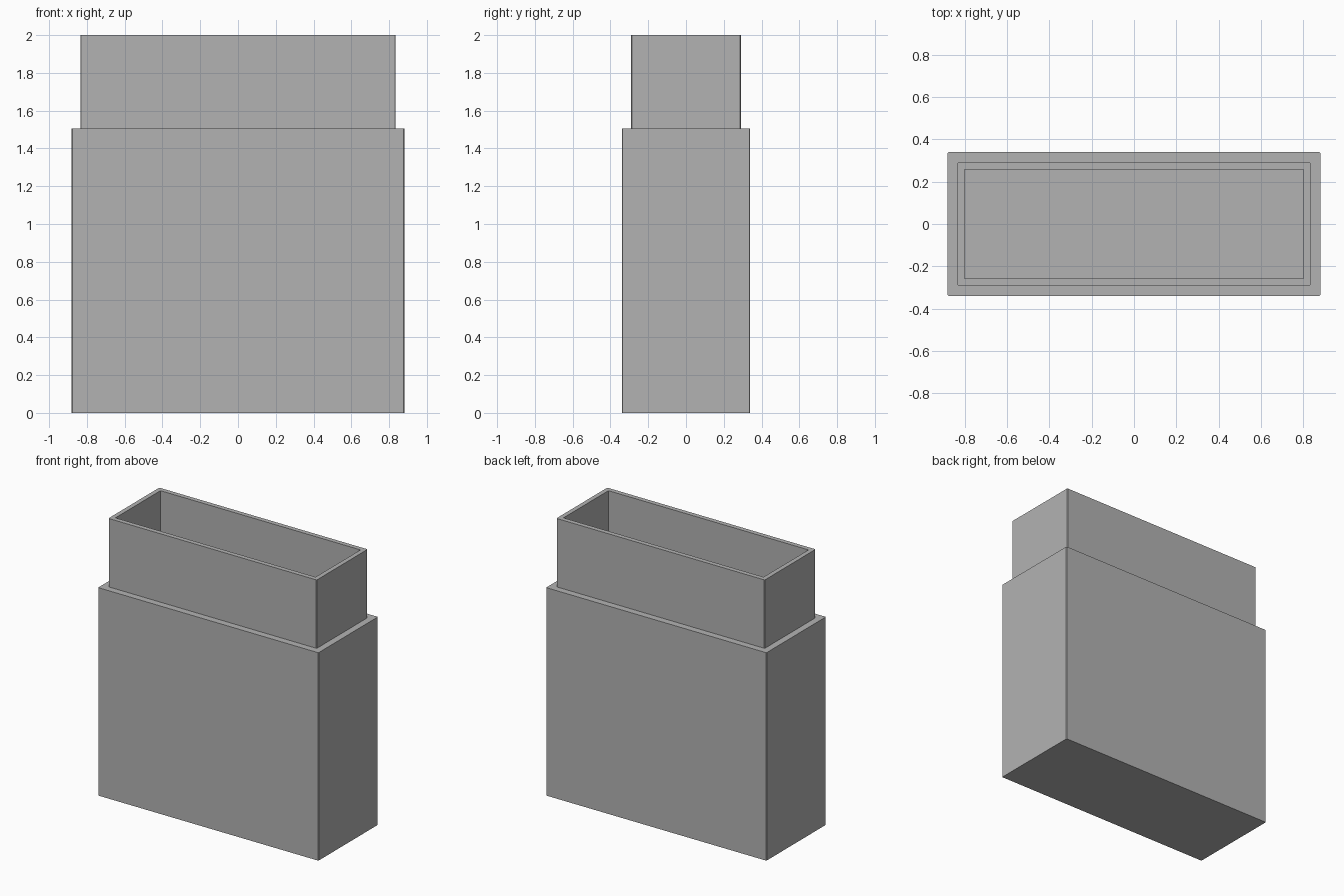
import bpy
import bmesh

if "Cube" in bpy.data.objects:
    bpy.data.objects.remove(bpy.data.objects["Cube"])

grey = bpy.data.materials.new("plain grey")
grey.diffuse_color = (0.45, 0.45, 0.45, 1)
grey.use_nodes = True
grey.node_tree.nodes["Principled BSDF"].inputs["Base Color"].default_value = grey.diffuse_color


def ring(bm, hx, hy, z, c):
    """Rectangle with tiny cut corners at height z."""
    pts = [(hx - c, -hy), (hx, -hy + c), (hx, hy - c), (hx - c, hy),
           (-hx + c, hy), (-hx, hy - c), (-hx, -hy + c), (-hx + c, -hy)]
    return [bm.verts.new((x, y, z)) for x, y in pts]


# Open case: outer wall, shoulder, neck, rim, then the cavity down to its floor
sections = [(0.882, 0.34, 0.0, 0.005), (0.882, 0.34, 1.505, 0.005),
            (0.834, 0.291, 1.505, 0.004), (0.834, 0.291, 2.0, 0.004),
            (0.801, 0.257, 2.0, 0.001), (0.801, 0.257, 0.08, 0.001)]
bm = bmesh.new()
rings = [ring(bm, *s) for s in sections]
for a, b in zip(rings, rings[1:]):
    for i in range(8):
        j = (i + 1) % 8
        bm.faces.new((a[i], a[j], b[j], b[i]))
bm.faces.new(rings[0][::-1])   # underside
bm.faces.new(rings[-1])        # cavity floor
bmesh.ops.recalc_face_normals(bm, faces=bm.faces)

mesh = bpy.data.meshes.new("open_case")
bm.to_mesh(mesh)
bm.free()
mesh.materials.append(grey)
case = bpy.data.objects.new("open_case", mesh)
bpy.context.collection.objects.link(case)
